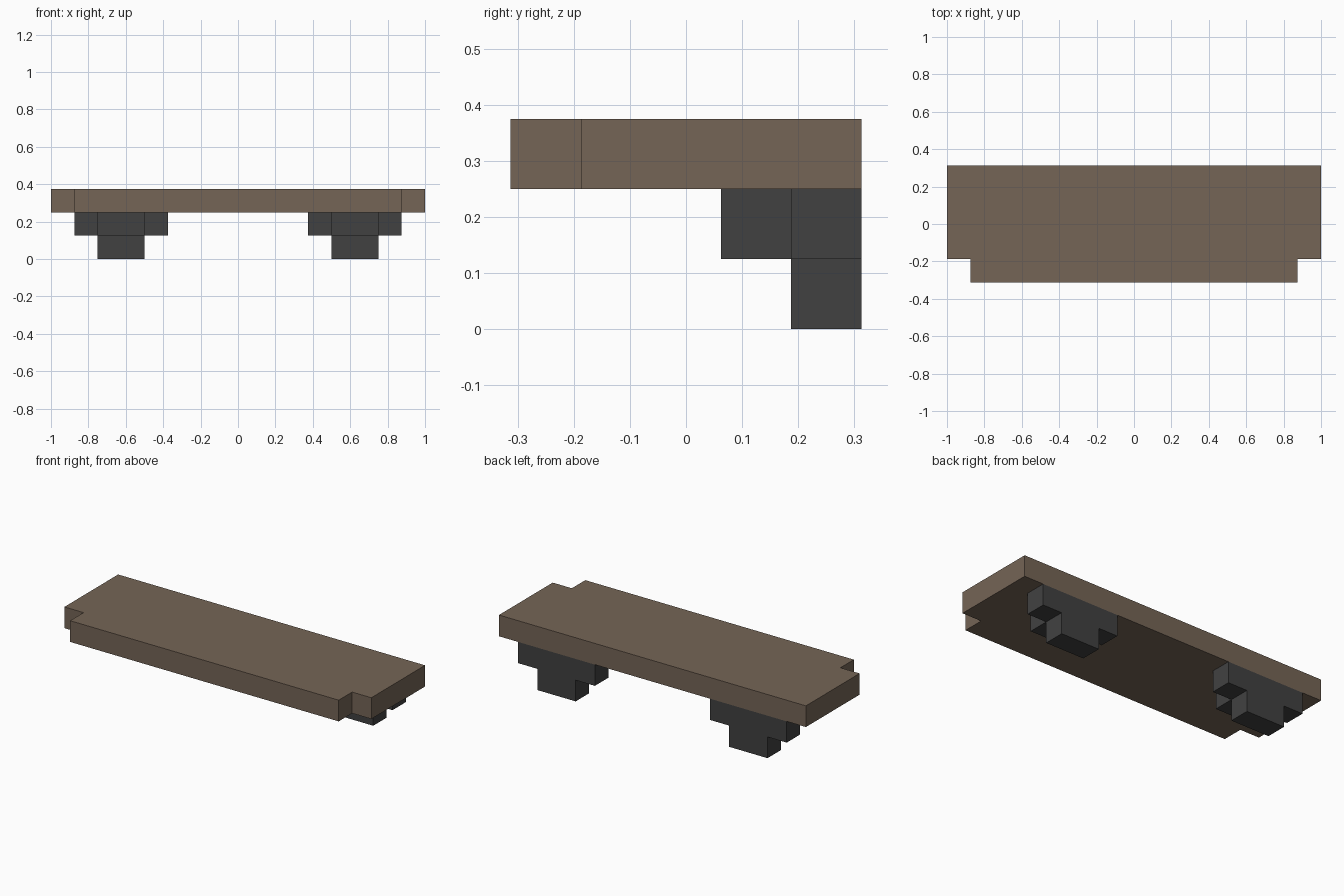
import bpy
import bmesh
from mathutils import Vector

cube = bpy.data.objects.get("Cube")
if cube:
    bpy.data.objects.remove(cube, do_unlink=True)


def make_material(name, colour):
    mat = bpy.data.materials.new(name)
    mat.use_nodes = True
    mat.diffuse_color = colour
    mat.node_tree.nodes["Principled BSDF"].inputs["Base Color"].default_value = colour
    return mat


def extrude_profile(name, points, offset, mat):
    """Closed flat outline pushed along offset into a solid."""
    bm = bmesh.new()
    face = bm.faces.new([bm.verts.new(p) for p in points])
    result = bmesh.ops.extrude_face_region(bm, geom=[face], use_keep_orig=True)
    moved = [v for v in result["geom"] if isinstance(v, bmesh.types.BMVert)]
    bmesh.ops.translate(bm, verts=moved, vec=Vector(offset))
    bmesh.ops.recalc_face_normals(bm, faces=bm.faces)
    mesh = bpy.data.meshes.new(name)
    bm.to_mesh(mesh)
    bm.free()
    mesh.materials.append(mat)
    obj = bpy.data.objects.new(name, mesh)
    bpy.context.collection.objects.link(obj)
    return obj


wood = make_material("brown wood", (0.178, 0.130, 0.093, 1))
metal = make_material("dark grey metal", (0.053, 0.053, 0.053, 1))

STEP = 0.125          # shared module of the whole design
BACK = 2.5 * STEP     # wall side of the shelf
END = 8 * STEP        # half length of the shelf
UNDER = 2 * STEP      # underside height of the shelf

# Shelf board with notched front corners
half = [(END, BACK), (END, -BACK + STEP),
        (END - STEP, -BACK + STEP), (END - STEP, -BACK)]
outline = half + [(-x, y) for x, y in reversed(half)]
extrude_profile("shelf_board", [(x, y, UNDER) for x, y in outline], (0, 0, STEP), wood)

# Brackets: stepped plate at the back with a lug reaching forward under the board
for side, sign in (("left", 1), ("right", -1)):
    centre = sign * 5 * STEP
    half = [(2 * STEP, UNDER), (2 * STEP, STEP), (STEP, STEP), (STEP, 0)]
    plate = half + [(-x, z) for x, z in reversed(half)]
    extrude_profile(side + "_bracket_plate",
                    [(centre + x, BACK, z) for x, z in plate], (0, -STEP, 0), metal)
    lug = [(STEP, UNDER), (STEP, STEP), (-STEP, STEP), (-STEP, UNDER)]
    extrude_profile(side + "_bracket_lug",
                    [(centre + x, BACK - STEP, z) for x, z in lug], (0, -STEP, 0), metal)
